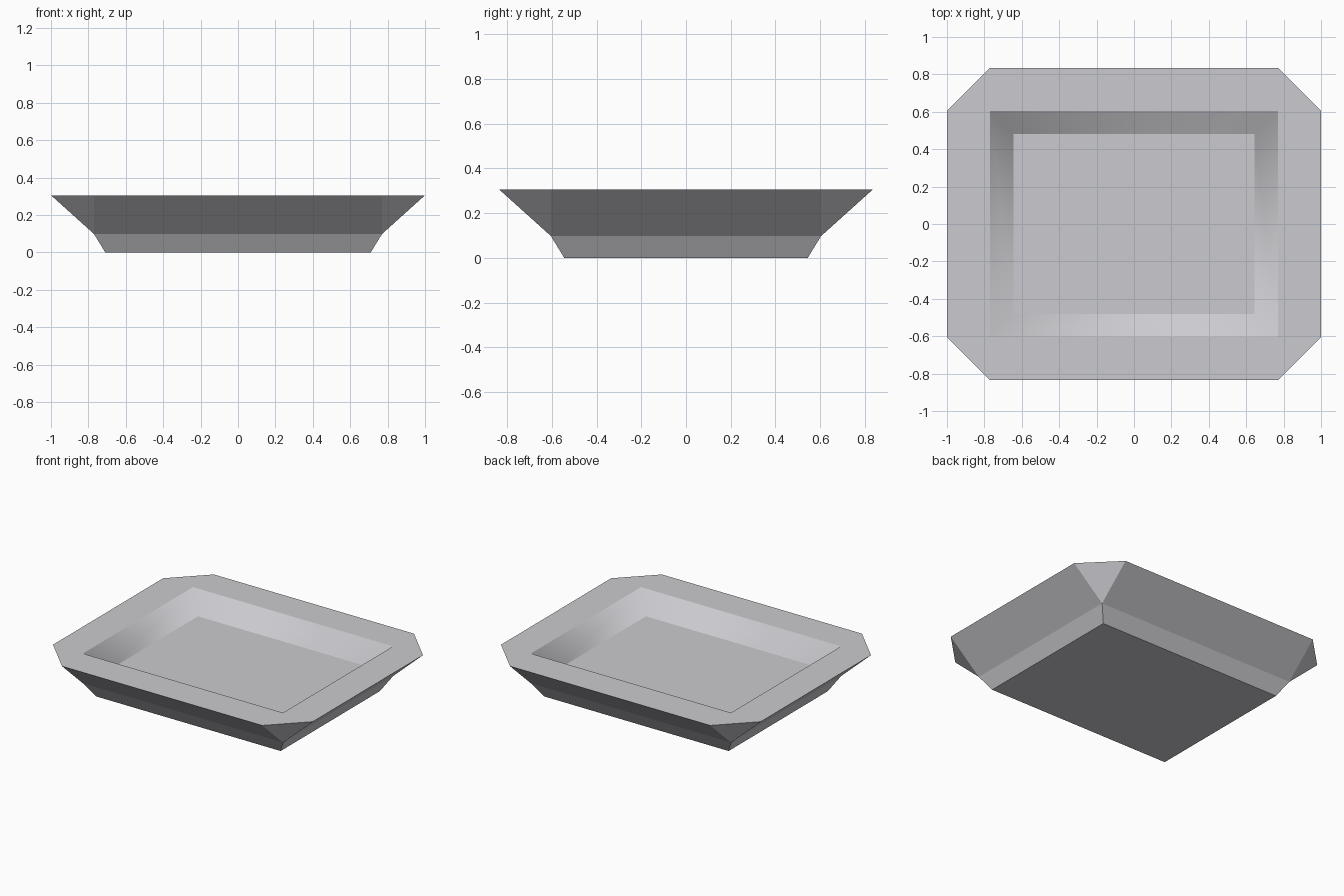
import bpy, bmesh

if "Cube" in bpy.data.objects:
    bpy.data.objects.remove(bpy.data.objects["Cube"])

# single flat colour
grey = bpy.data.materials.new("light_grey")
grey.diffuse_color = (0.6, 0.6, 0.63, 1)
grey.use_nodes = True
grey.node_tree.nodes["Principled BSDF"].inputs["Base Color"].default_value = grey.diffuse_color

bm = bmesh.new()


def loop(hx, hy, z, cut=0.0):
    """Rectangle loop of 8 points, two per corner, corners clipped by cut."""
    pts = []
    for sx, sy in ((1, 1), (-1, 1), (-1, -1), (1, -1)):
        pair = [(sx * hx, sy * (hy - cut), z), (sx * (hx - cut), sy * hy, z)]
        pts += pair if sx * sy > 0 else pair[::-1]
    return [bm.verts.new(p) for p in pts]


def bridge(a, b):
    return [bm.faces.new((a[i], a[(i + 1) % 8], b[(i + 1) % 8], b[i])) for i in range(8)]


# outside from the foot up to the clipped rim, then down into the tray
foot = loop(0.71, 0.545, 0)
waist = loop(0.77, 0.605, 0.098)
rim = loop(1.0, 0.835, 0.305, 0.23)
opening = loop(0.77, 0.605, 0.305)
floor = loop(0.645, 0.48, 0.183)

bm.faces.new(foot[::-1])
for a, b in ((foot, waist), (waist, rim), (rim, opening)):
    bridge(a, b)
walls = bridge(opening, floor)
bm.faces.new(floor)

# inner walls are shaded smoothly around the corners
for f in walls:
    f.smooth = True
bmesh.ops.remove_doubles(bm, verts=bm.verts[:], dist=1e-4)
bmesh.ops.recalc_face_normals(bm, faces=bm.faces[:])
for e in bm.edges:
    e.smooth = all(f.smooth for f in e.link_faces)

mesh = bpy.data.meshes.new("tray")
bm.to_mesh(mesh)
bm.free()
mesh.materials.append(grey)
tray = bpy.data.objects.new("tray", mesh)
bpy.context.collection.objects.link(tray)
